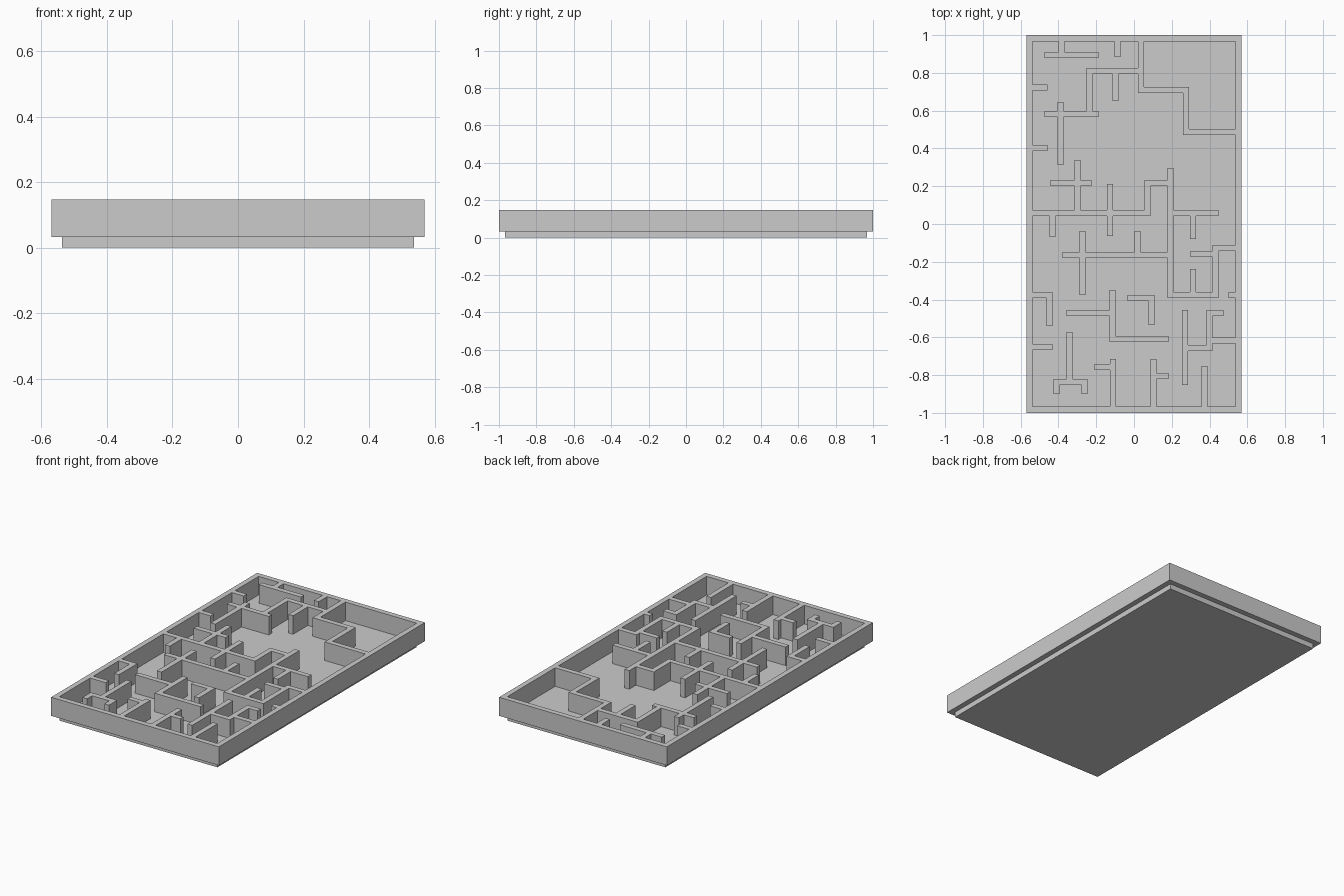
import bpy, bmesh

if "Cube" in bpy.data.objects:
    bpy.data.objects.remove(bpy.data.objects["Cube"])

HX, HY = 0.57, 1.0          # outer half sizes
IX, IY = 0.537, 0.967       # inside of the rim, also the base plate
FLOOR, TOP = 0.033, 0.147   # floor level and wall top
H = 0.016                   # half wall thickness

# Walls running along x: centre y, start x, end x
along_x = [
    (.895, -.457, -.204), (.811, -.235, .037), (.583, -.457, -.204),
    (.71, .037, .275), (.487, .275, .55), (.723, -.55, -.473),
    (.403, -.55, -.473), (.217, -.426, -.24), (.058, -.55, .071),
    (.217, .071, .193), (.058, .193, .431), (-.164, -.362, .193),
    (-.127, .431, .55), (-.159, .315, .431), (-.376, .193, .431),
    (-.376, .516, .55), (-.376, -.55, -.447), (-.652, -.55, -.447),
    (-.472, -.341, -.114), (-.609, -.114, .167), (-.392, -.018, .093),
    (-.837, -.41, -.262), (-.758, -.193, -.111), (-.805, .103, .167),
    (-.657, .27, .4), (-.472, .4, .458), (-.617, .4, .55),
]

# Walls running along y: centre x, start y, end y
along_y = [
    (-.384, .895, .98), (-.087, .901, .98), (.037, .71, .98),
    (-.235, .583, .811), (-.389, .329, .631), (-.098, .668, .811),
    (.275, .487, .71), (-.299, .058, .323), (-.127, -.048, .196),
    (-.431, -.053, .058), (.071, .058, .217), (.193, -.376, .281),
    (.312, -.064, .058), (-.272, -.36, -.053), (.019, -.164, -.053),
    (.431, -.376, -.127), (.312, -.376, -.254), (-.447, -.524, -.376),
    (-.114, -.609, -.366), (.093, -.519, -.392), (-.341, -.837, -.588),
    (-.41, -.885, -.837), (-.262, -.885, -.837), (-.111, -.98, -.731),
    (.103, -.98, -.731), (.27, -.837, -.472), (.4, -.657, -.472),
    (.373, -.98, -.769),
]


def finish(bm, name):
    bmesh.ops.recalc_face_normals(bm, faces=bm.faces)
    mesh = bpy.data.meshes.new(name)
    bm.to_mesh(mesh)
    bm.free()
    obj = bpy.data.objects.new(name, mesh)
    bpy.context.collection.objects.link(obj)
    return obj


def extruded_plan(name, rects, z0, z1):
    """Merge overlapping rectangles into one plan and extrude it."""
    rects = [tuple(round(v, 3) for v in r) for r in rects]
    xs = sorted({v for r in rects for v in (r[0], r[1])})
    ys = sorted({v for r in rects for v in (r[2], r[3])})
    bm = bmesh.new()
    verts = {}

    def vert(i, j):
        if (i, j) not in verts:
            verts[i, j] = bm.verts.new((xs[i], ys[j], z0))
        return verts[i, j]

    for i in range(len(xs) - 1):
        for j in range(len(ys) - 1):
            cx, cy = (xs[i] + xs[i + 1]) / 2, (ys[j] + ys[j + 1]) / 2
            if any(a < cx < b and c < cy < d for a, b, c, d in rects):
                bm.faces.new((vert(i, j), vert(i + 1, j),
                              vert(i + 1, j + 1), vert(i, j + 1)))
    bmesh.ops.dissolve_limit(bm, angle_limit=0.01, use_dissolve_boundaries=False,
                             verts=bm.verts, edges=bm.edges)
    res = bmesh.ops.extrude_face_region(bm, geom=bm.faces[:], use_keep_orig=True)
    top = [g for g in res["geom"] if isinstance(g, bmesh.types.BMVert)]
    bmesh.ops.translate(bm, verts=top, vec=(0, 0, z1 - z0))
    return finish(bm, name)


# Base plate, whose top is the maze floor
extruded_plan("base_plate", [(-IX, IX, -IY, IY)], 0, FLOOR)

# Outer rim and all inner walls as one merged solid
plan = [(-HX, -IX, -HY, HY), (IX, HX, -HY, HY),
        (-HX, HX, -HY, -IY), (-HX, HX, IY, HY)]
plan += [(max(a - H, -HX), min(b + H, HX), y - H, y + H) for y, a, b in along_x]
plan += [(x - H, x + H, max(a - H, -HY), min(b + H, HY)) for x, a, b in along_y]
extruded_plan("maze_walls", plan, FLOOR, TOP)
